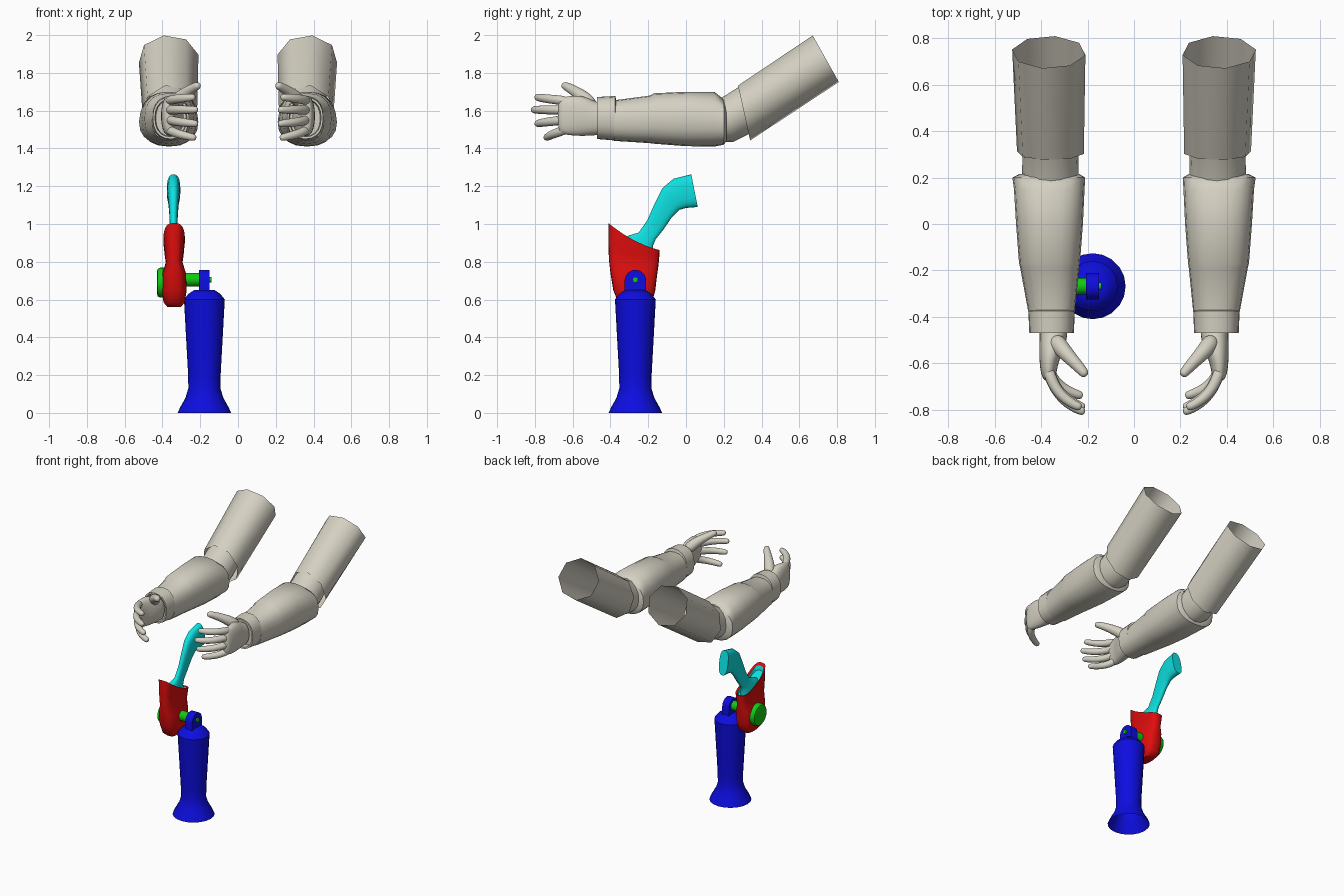
import bpy, bmesh
from math import cos, sin, pi, copysign
from mathutils import Vector

cube = bpy.data.objects.get("Cube")
if cube:
    bpy.data.objects.remove(cube)


def material(name, rgb):
    m = bpy.data.materials.new(name)
    m.use_nodes = True
    m.diffuse_color = (*rgb, 1)
    m.node_tree.nodes["Principled BSDF"].inputs["Base Color"].default_value = (*rgb, 1)
    return m


PALE = material("pale_stone", (0.66, 0.63, 0.54))
BLUE = material("blue", (0.004, 0.004, 0.75))
RED = material("red", (0.75, 0.004, 0.004))
GREEN = material("green", (0.006, 0.58, 0.006))
CYAN = material("cyan", (0.004, 0.75, 0.75))


def finish(name, bm, mats, subdiv=0, sharp=0.7):
    bmesh.ops.recalc_face_normals(bm, faces=bm.faces)
    for f in bm.faces:
        f.smooth = True
    for e in bm.edges:
        if len(e.link_faces) == 2:
            e.smooth = e.calc_face_angle() < sharp
    me = bpy.data.meshes.new(name)
    bm.to_mesh(me)
    bm.free()
    for m in mats:
        me.materials.append(m)
    ob = bpy.data.objects.new(name, me)
    bpy.context.collection.objects.link(ob)
    if subdiv:
        mod = ob.modifiers.new("smooth", "SUBSURF")
        mod.levels = mod.render_levels = subdiv
    return ob


def loft(sections, n=16, power=2.0, phase=0.0, caps=(True, True)):
    """Skin rings given as (centre, half axis u, half axis v)."""
    bm = bmesh.new()
    rings = []
    for c, u, v in sections:
        ring = []
        for i in range(n):
            a = 2 * pi * i / n + phase
            cu = copysign(abs(cos(a)) ** (2 / power), cos(a))
            cv = copysign(abs(sin(a)) ** (2 / power), sin(a))
            ring.append(bm.verts.new(c + u * cu + v * cv))
        rings.append(ring)
    for r, q in zip(rings, rings[1:]):
        for i in range(n):
            j = (i + 1) % n
            bm.faces.new((r[i], r[j], q[j], q[i]))
    for ring, on in zip((rings[0], rings[-1]), caps):
        if on:
            bm.faces.new(ring)
    return bm


def side_ring(x, width, p, q):
    """Ring whose side-view extent runs from p to q, both given as (y, z)."""
    a, b = Vector((x, *p)), Vector((x, *q))
    return (a + b) / 2, Vector((width, 0, 0)), (a - b) / 2


def upright(s, rows):
    """Rows of y, x, top z, bottom z, half width."""
    return [side_ring(s * x, w, (y, t), (y, b)) for y, x, t, b, w in rows]


def finger(name, points, radii):
    pts = [Vector(p) for p in points]
    rings = []
    for i, (p, r) in enumerate(zip(pts, radii)):
        t = (pts[min(i + 1, len(pts) - 1)] - pts[max(i - 1, 0)]).normalized()
        u = t.cross(Vector((0, 0, 1))).normalized()
        rings.append((p, u * r, u.cross(t) * r))
    finish(name, loft(rings, 8), [PALE], 2, 4)


# Arms
for side, s in (("left", 1), ("right", -1)):
    finish(side + "_upper_arm", loft([
        side_ring(s * 0.36, 0.146, (0.275, 1.735), (0.34, 1.44)),
        side_ring(s * 0.367, 0.16, (0.67, 2.0), (0.81, 1.75))],
        8, phase=0.17 if s < 0 else pi / 4 - 0.17, caps=(False, False)), [PALE], sharp=0.9)
    finish(side + "_elbow", loft([
        side_ring(s * 0.36, 0.12, (0.15, 1.66), (0.16, 1.43)),
        side_ring(s * 0.36, 0.122, (0.20, 1.675), (0.25, 1.435)),
        side_ring(s * 0.36, 0.12, (0.27, 1.72), (0.34, 1.48)),
        side_ring(s * 0.36, 0.115, (0.34, 1.75), (0.41, 1.54))]), [PALE])
    finish(side + "_forearm", loft(upright(s, [
        (0.215, 0.365, 1.62, 1.44, 0.13),
        (0.20, 0.367, 1.66, 1.42, 0.157),
        (0.15, 0.365, 1.70, 1.41, 0.152),
        (0.0, 0.364, 1.70, 1.412, 0.144),
        (-0.17, 0.364, 1.692, 1.425, 0.131),
        (-0.19, 0.363, 1.68, 1.428, 0.127),
        (-0.38, 0.355, 1.655, 1.44, 0.10)]), 20, 2.4), [PALE])
    finish(side + "_cuff", loft(upright(s, [
        (-0.37, 0.355, 1.66, 1.45, 0.09),
        (-0.375, 0.355, 1.678, 1.442, 0.10),
        (-0.47, 0.355, 1.672, 1.45, 0.096),
        (-0.47, 0.355, 1.66, 1.462, 0.085),
        (-0.43, 0.355, 1.655, 1.465, 0.08)]), 20, 2.3), [PALE])

    # Hand with curled fingers, palm turned inward
    finish(side + "_palm", loft(upright(s, [
        (-0.42, 0.35, 1.64, 1.47, 0.062),
        (-0.48, 0.345, 1.65, 1.465, 0.064),
        (-0.54, 0.355, 1.685, 1.46, 0.056),
        (-0.60, 0.367, 1.685, 1.462, 0.042),
        (-0.65, 0.368, 1.678, 1.47, 0.034),
        (-0.68, 0.362, 1.66, 1.485, 0.024)]), 10, 2.4), [PALE], 2, 4)
    tips = {"index": (1.65, 0.225, -0.79, 1.672), "middle": (1.603, 0.21, -0.81, 1.605),
            "ring": (1.555, 0.21, -0.79, 1.53), "little": (1.508, 0.22, -0.74, 1.455)}
    for name, (z, tx, ty, tz) in tips.items():
        reach = ty + 0.62
        path = [(s * (0.37 + (tx - 0.37) * fx), -0.62 + reach * fy, z + (tz - z) * f)
                for f, fx, fy in ((0, 0, 0), (0.35, 0.12, 0.38), (0.65, 0.42, 0.75),
                                  (0.92, 0.85, 0.97), (1, 1, 1))]
        finger(f"{side}_{name}_finger", path, (0.028, 0.027, 0.025, 0.022, 0.016))
    finger(side + "_thumb", [(s * 0.345, -0.49, 1.62), (s * 0.31, -0.54, 1.67),
                             (s * 0.262, -0.59, 1.705), (s * 0.22, -0.635, 1.73),
                             (s * 0.205, -0.655, 1.737)],
           (0.042, 0.04, 0.03, 0.025, 0.017))

# Flared hollow column
CX, CY = -0.178, -0.268
column = [(0, 0.142), (0.03, 0.128), (0.08, 0.1), (0.13, 0.085), (0.2, 0.086),
          (0.4, 0.097), (0.6, 0.108), (0.63, 0.085), (0.65, 0.055)]
finish("column", loft([(Vector((CX, CY, z)), Vector((r, 0, 0)), Vector((0, r, 0)))
                       for z, r in column], 20, caps=(False, True)), [BLUE])

# Rounded lug on the column
bm = bmesh.new()
PIVOT = 0.7
outline = [(CY + 0.057 * cos(pi * i / 12), PIVOT + 0.057 * sin(pi * i / 12)) for i in range(13)]
outline += [(CY - 0.057, 0.63), (CY + 0.057, 0.63)]
face = bm.faces.new([bm.verts.new((-0.206, y, z)) for y, z in outline])
ext = bmesh.ops.extrude_face_region(bm, geom=[face])
bmesh.ops.translate(bm, vec=(0.056, 0, 0),
                    verts=[v for v in ext["geom"] if isinstance(v, bmesh.types.BMVert)])
finish("pivot_lug", bm, [BLUE])


# Axle, bolt and side cap
def round_x(name, rows, z):
    finish(name, loft([(Vector((x, CY, z)), Vector((0, r, 0)), Vector((0, 0, r)))
                       for x, r in rows], 20), [GREEN])


round_x("axle", [(-0.33, 0.037), (-0.2, 0.035)], PIVOT + 0.005)
round_x("axle_bolt", [(-0.21, 0.015), (-0.14, 0.015)], PIVOT + 0.005)
round_x("side_cap", [(-0.36, 0.08), (-0.41, 0.08), (-0.425, 0.073), (-0.43, 0.055)], 0.69)

# Red socket with a coloured slanted top
HX = -0.338
bm = loft([side_ring(HX, w, p, q) for w, p, q in (
    (0.035, (-0.33, 0.56), (-0.21, 0.56)),
    (0.056, (-0.36, 0.585), (-0.18, 0.585)),
    (0.066, (-0.385, 0.65), (-0.163, 0.645)),
    (0.064, (-0.40, 0.74), (-0.153, 0.73)),
    (0.044, (-0.408, 0.81), (-0.146, 0.78)),
    (0.05, (-0.411, 0.89), (-0.142, 0.82)),
    (0.057, (-0.411, 1.005), (-0.139, 0.862)),
    (0.046, (-0.395, 0.99), (-0.15, 0.862)),
    (0.044, (-0.39, 0.96), (-0.155, 0.84)))], 24, 3)
bm.faces.ensure_lookup_table()
bm.faces[-1].material_index = 1
for f in bm.faces[-26:-2]:
    f.material_index = 1
for v in bm.verts:      # dip the rim between its front and back ends
    if v.co.z > 0.85:
        v.co.z -= 0.02 * max(0, 1 - ((v.co.y + 0.275) / 0.135) ** 2)
finish("socket", bm, [RED, CYAN])

# Curved cyan lever
finish("lever", loft([side_ring(HX - 0.003, w, p, q) for w, p, q in (
    (0.036, (-0.34, 0.92), (-0.17, 0.82)),
    (0.028, (-0.30, 0.94), (-0.175, 0.885)),
    (0.02, (-0.25, 0.955), (-0.16, 0.92)),
    (0.02, (-0.205, 1.02), (-0.12, 0.97)),
    (0.024, (-0.165, 1.11), (-0.075, 1.035)),
    (0.029, (-0.125, 1.19), (-0.035, 1.075)),
    (0.034, (-0.065, 1.24), (0.0, 1.085)),
    (0.036, (0.028, 1.263), (0.062, 1.09)))], 20, 2.6), [CYAN])
